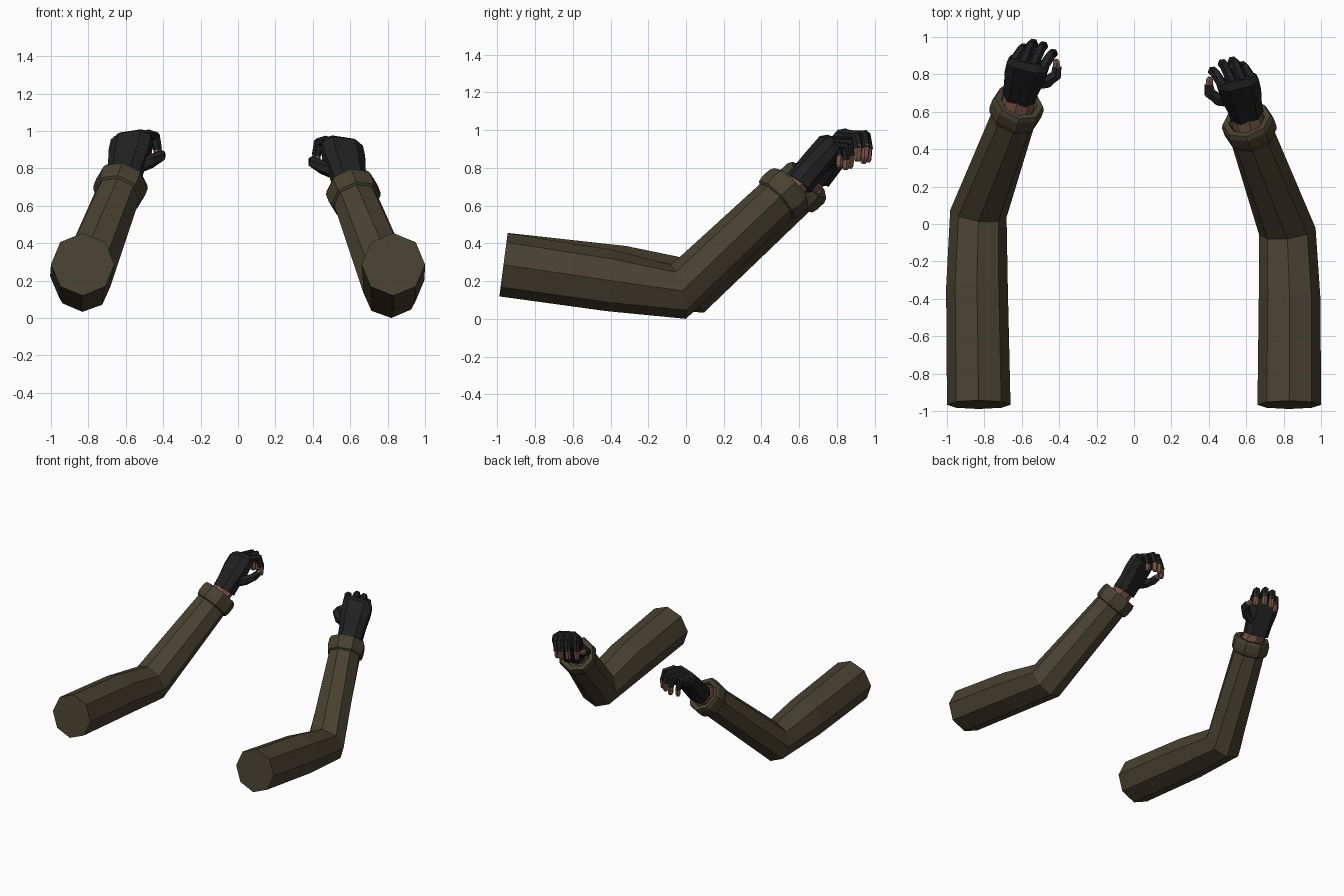
import bpy, bmesh, math
from mathutils import Vector as V

if "Cube" in bpy.data.objects:
    bpy.data.objects.remove(bpy.data.objects["Cube"])


def material(name, rgb):
    m = bpy.data.materials.new(name)
    m.diffuse_color = (*rgb, 1)
    m.use_nodes = True
    m.node_tree.nodes["Principled BSDF"].inputs["Base Color"].default_value = m.diffuse_color
    return m


OLIVE = material("olive_cloth", (0.064, 0.053, 0.030))
BLACK = material("black_glove", (0.0150, 0.0150, 0.0160))
SKIN = material("skin", (0.20, 0.095, 0.065))

OCT = [(math.cos(i * math.pi / 4), math.sin(i * math.pi / 4)) for i in range(8)]
HEX = [(math.cos(i * math.pi / 3), math.sin(i * math.pi / 3)) for i in range(6)]
SLAB = [(1, -.45), (1, .4), (.55, 1), (-.55, 1), (-1, .4), (-1, -.45), (-.6, -1), (.6, -1)]


def place(p, side):
    """Right arm stays put; the left arm is mirrored and reaches a bit further."""
    if side > 0:
        return p
    w = max(0, min(1, (p.y + 0.97) / 0.9))
    return V((-p.x - 0.012 * w, p.y + 0.095 * w, p.z + 0.033 * w))


def loft(name, mat, rings, profile, hint=(1, 0, 0)):
    """Skin a profile through rings of (centre, axis, half width, half height), for both arms."""
    for side, label in ((1, "right"), (-1, "left")):
        bm = bmesh.new()
        loops = []
        for c, axis, rx, ry in rings:
            a = V(axis).normalized()
            s = (V(hint) - a * V(hint).dot(a)).normalized()
            u = s.cross(a)
            loops.append([bm.verts.new(place(V(c) + s * x * rx + u * y * ry, side))
                          for x, y in profile])
        n = len(profile)
        for l0, l1 in zip(loops, loops[1:]):
            for i in range(n):
                j = (i + 1) % n
                bm.faces.new((l0[i], l0[j], l1[j], l1[i]))
        bm.faces.new(loops[0])
        bm.faces.new(loops[-1])
        bmesh.ops.recalc_face_normals(bm, faces=bm.faces)
        me = bpy.data.meshes.new(f"{label}_{name}")
        bm.to_mesh(me)
        bm.free()
        me.materials.append(mat)
        bpy.context.collection.objects.link(bpy.data.objects.new(me.name, me))


def tube(name, mat, points, radii, hint):
    """Six-sided tube along a bent path, mitred at the joints."""
    pts = [V(p) for p in points]
    rings = []
    for i, p in enumerate(pts):
        d0 = (pts[i] - pts[i - 1]).normalized() if i else V()
        d1 = (pts[i + 1] - pts[i]).normalized() if i < len(pts) - 1 else V()
        rings.append((p, d0 + d1, radii[i], radii[i]))
    loft(name, mat, rings, HEX, hint)


# sleeve: shoulder end, upper arm, elbow, forearm
FORE = V((-0.19, 0.52, 0.49)).normalized()
CUFF = V((0.63, 0.48, 0.63))
loft("sleeve", OLIVE, [
    ((0.83, -0.967, 0.287), (0, 0.99, -0.13), 0.17, 0.169),
    ((0.832, -0.40, 0.203), (0, 0.99, -0.13), 0.165, 0.163),
    ((0.82, -0.04, 0.143), (-0.13, 0.96, 0.27), 0.152, 0.148),
    (CUFF, FORE, 0.122, 0.122)], OCT)

# rolled cuff with a recessed opening
loft("cuff", OLIVE, [(CUFF + FORE * t, FORE, r, r) for t, r in
     ((-.01, .118), (0, .136), (.03, .143), (.085, .143), (.11, .132), (.108, .10), (.08, .09))], OCT)

# bare wrist
WRIST = V((0.60, 0.595, 0.715))
KNUCKLE = V((0.555, 0.755, 0.915))
HAND = (KNUCKLE - WRIST).normalized()
ACROSS = V((1, 0.17, -0.17))
loft("wrist", SKIN, [(CUFF + FORE * 0.07, FORE, .088, .075),
                     (WRIST + HAND * 0.02, HAND, .086, .066)], OCT, ACROSS)

# gloved palm
loft("glove_palm", BLACK, [
    (WRIST, HAND, .09, .070),
    (WRIST + HAND * .09, HAND, .096, .066),
    (WRIST + HAND * .18, HAND, .110, .062),
    (KNUCKLE, HAND + V((0, .35, -.1)), .112, .058),
    (KNUCKLE + HAND * .025 + V((0, .01, 0)), HAND + V((0, .6, -.2)), .102, .038)],
    SLAB, ACROSS)

# curled fingers with bare tips, from index to little finger
bends = [(0.432, 0.808, 0.940), (0.484, 0.848, 0.945), (0.538, 0.862, 0.935), (0.590, 0.840, 0.915)]
for i, bend in enumerate(bends):
    name = ("index", "middle", "ring", "little")[i]
    root = KNUCKLE + ACROSS * (-0.080 + i * 0.054) + V((0, 0.0, 0.02))
    b = V(bend)
    low = b + V((-0.012, 0.010, -0.070))
    tip = low + V((-0.004, -0.006, -0.068 if i < 3 else -0.055))
    r = 0.028 if i < 3 else 0.025
    tube(f"{name}_finger_glove", BLACK, [root, b, low], [r, r, r * .92], ACROSS)
    tube(f"{name}_fingertip", SKIN,
         [low + V((0, 0, .02)), low.lerp(tip, .75), tip], [r * .8, r * .78, r * .5], ACROSS)

# thumb, folded forward under the fingers
tube("thumb_glove", BLACK,
     [(0.525, 0.655, 0.775), (0.455, 0.665, 0.805), (0.405, 0.700, 0.830), (0.400, 0.745, 0.842)],
     [.036, .037, .032, .027], (0, 0, 1))
tube("thumb_tip", SKIN,
     [(0.401, 0.735, 0.840), (0.404, 0.770, 0.848), (0.408, 0.785, 0.850)],
     [.022, .021, .013], (0, 0, 1))
